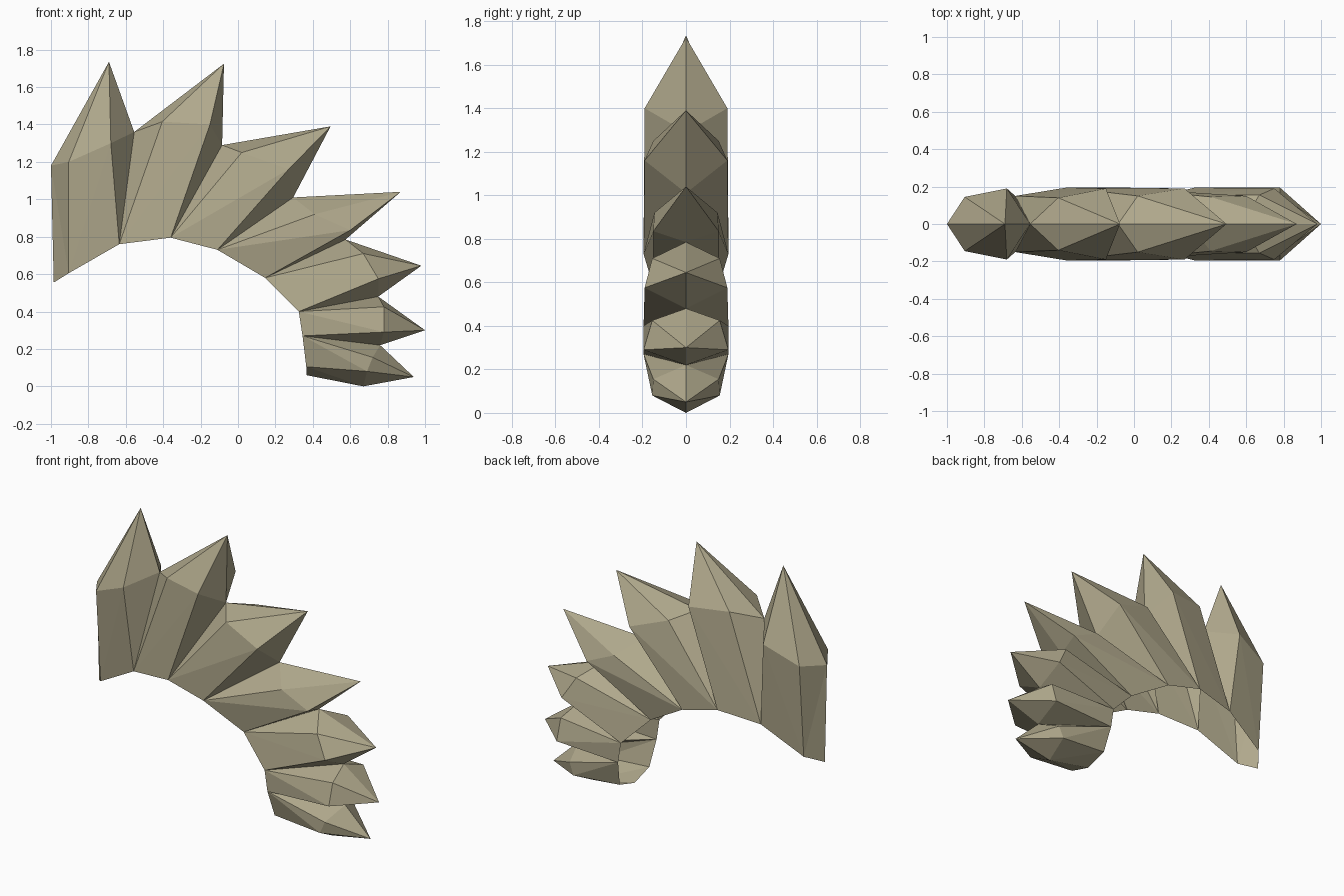
import bpy, bmesh

if "Cube" in bpy.data.objects:
    bpy.data.objects.remove(bpy.data.objects["Cube"])

# side-view landmarks (x, z) on the centre line, and (x, half width, z) on the flanks
tips = [(-.69, 1.735), (-.075, 1.725), (.495, 1.39), (.87, 1.04), (.98, .645), (1, .30), (.94, .05)]
valleys = [(-1, 1.18), (-.555, 1.36), (-.085, 1.29), (.295, 1.01), (.575, .785), (.75, .48), (.76, .22), (.67, 0)]
roots = [(-.905, .10, .605), (-.635, .15, .76), (-.36, .195, .795), (-.11, .195, .73),
         (.145, .15, .58), (.325, .195, .40), (.345, .195, .27), (.365, .15, .105)]
fronts = [(-.905, .145, 1.2), (-.405, .14, 1.415), (.02, .15, 1.25), (.41, .145, .92),
          (.67, .155, .71), (.78, .155, .425), (.72, .15, .155)]
backs = [(-.68, .19, 1.3), (-.15, .19, 1.4), (.27, .19, 1.16), (.6, .15, .835),
         (.75, .19, .575), (.78, .195, .29), (.69, .155, .08)]
ends = [(-.985, .555), (.365, .06)]

bm = bmesh.new()


def centre(points):
    return [bm.verts.new((x, 0, z)) for x, z in points]


T, V, E = centre(tips), centre(valleys), centre(ends)


def flank(side):
    """Spikes on one side of the hollow crest, open underneath."""
    B, F, K = ([bm.verts.new((x, y * side, z)) for x, y, z in pts] for pts in (roots, fronts, backs))
    faces = [(V[0], E[0], B[0]), (V[-1], B[-1], E[1])]  # end faces
    for i in range(len(T)):
        faces += [(V[i], F[i], T[i]), (V[i], B[i], F[i]), (B[i], B[i + 1], K[i]), (B[i], K[i], F[i]),
                  (F[i], K[i], T[i]), (K[i], V[i + 1], T[i]), (K[i], B[i + 1], V[i + 1])]
    for f in faces:
        # wind each flank outwards
        bm.faces.new(f if side < 0 else f[::-1])


flank(-1)
flank(1)

bmesh.ops.recalc_face_normals(bm, faces=bm.faces[:])
mesh = bpy.data.meshes.new("spiked_crest")
bm.to_mesh(mesh)
bm.free()
crest = bpy.data.objects.new("spiked_crest", mesh)
bpy.context.collection.objects.link(crest)

khaki = bpy.data.materials.new("khaki")
khaki.diffuse_color = (.43, .39, .26, 1)
khaki.use_nodes = True
khaki.node_tree.nodes["Principled BSDF"].inputs["Base Color"].default_value = khaki.diffuse_color
mesh.materials.append(khaki)
